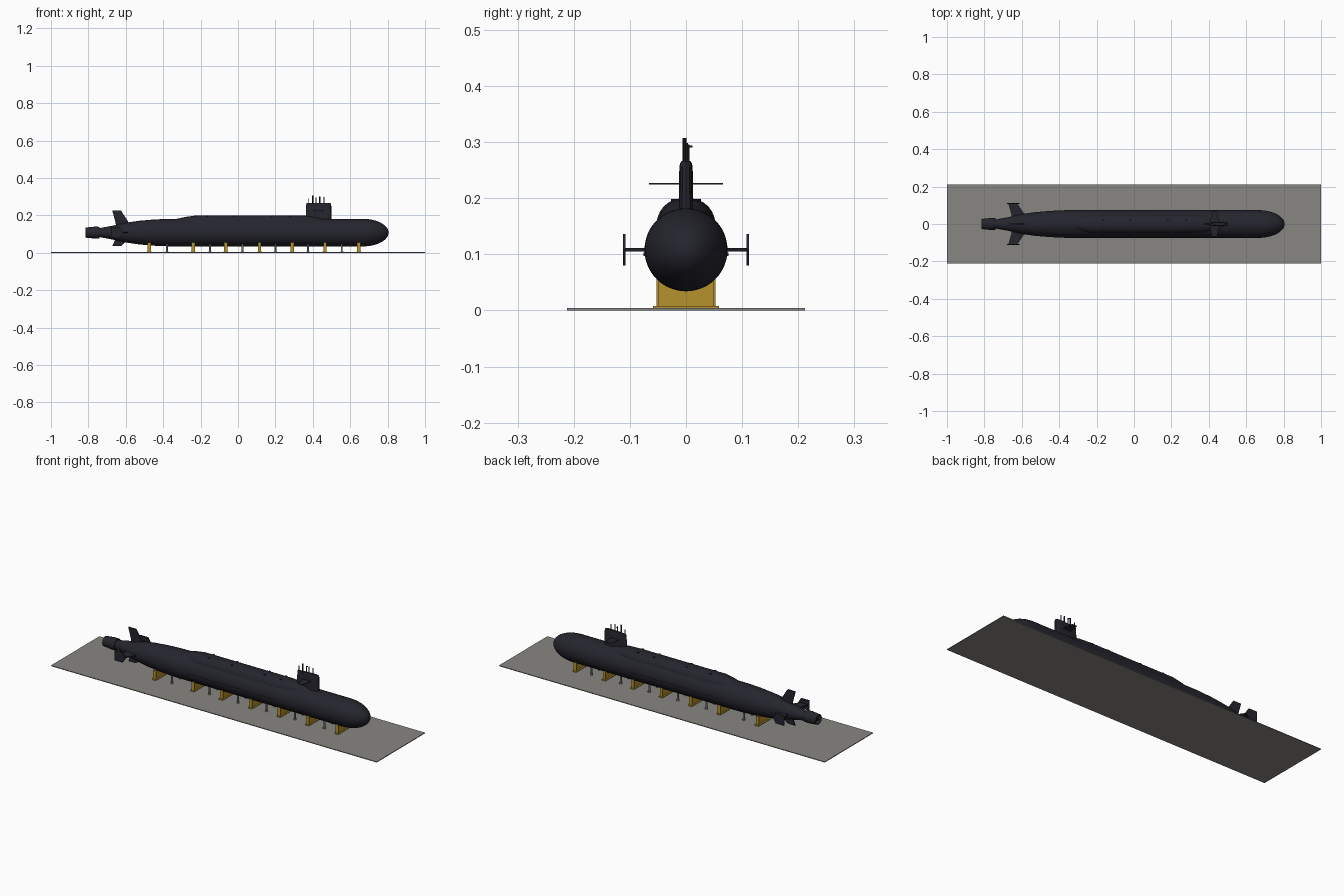
import bpy, bmesh, math
from mathutils import Matrix

cube = bpy.data.objects.get("Cube")
if cube:
    bpy.data.objects.remove(cube)


def material(name, r, g, b):
    m = bpy.data.materials.new(name)
    m.use_nodes = True
    m.diffuse_color = (r, g, b, 1)
    m.node_tree.nodes["Principled BSDF"].inputs["Base Color"].default_value = (r, g, b, 1)
    return m


NAVY = material("dark_navy", 0.018, 0.018, 0.027)
BLACK = material("near_black", 0.01, 0.01, 0.013)
YELLOW = material("stand_yellow", 0.46, 0.29, 0.025)
GREY = material("post_grey", 0.24, 0.24, 0.23)
FLOOR = material("floor_grey", 0.245, 0.24, 0.22)
AXIS = 0.108      # height of the hull centreline
RADIUS = 0.074


def finish(name, bm, mat, smooth=False):
    bmesh.ops.recalc_face_normals(bm, faces=bm.faces)
    me = bpy.data.meshes.new(name)
    bm.to_mesh(me)
    bm.free()
    me.materials.append(mat)
    ob = bpy.data.objects.new(name, me)
    bpy.context.collection.objects.link(ob)
    if smooth:
        bpy.ops.object.select_all(action='DESELECT')
        ob.select_set(True)
        bpy.context.view_layer.objects.active = ob
        bpy.ops.object.shade_smooth_by_angle(angle=math.radians(35))
    return ob


def loft(name, rings, mat, smooth=False, closed_path=False):
    """Skin a list of equal-length closed rings, capping the two ends."""
    bm = bmesh.new()
    loops = [[bm.verts.new(p) for p in ring] for ring in rings]
    pairs = list(zip(loops, loops[1:]))
    if closed_path:
        pairs.append((loops[-1], loops[0]))
    else:
        bm.faces.new(loops[0])
        bm.faces.new(loops[-1])
    n = len(loops[0])
    for a, b in pairs:
        for i in range(n):
            j = (i + 1) % n
            bm.faces.new((a[i], a[j], b[j], b[i]))
    return finish(name, bm, mat, smooth)


def revolve(name, profile, mat, closed_path=False, sides=48):
    """Turn (x, radius) points around the hull centreline."""
    angles = [2 * math.pi * i / sides for i in range(sides)]
    rings = [[(x, r * math.cos(a), AXIS + r * math.sin(a)) for a in angles] for x, r in profile]
    return loft(name, rings, mat, True, closed_path)


def box(name, centre, size, mat):
    bm = bmesh.new()
    bmesh.ops.create_cube(bm, size=1, matrix=Matrix.Translation(centre) @ Matrix.Diagonal((*size, 1)))
    return finish(name, bm, mat)


def rod(name, x, y, z0, z1, r, mat, sides=12):
    bm = bmesh.new()
    bmesh.ops.create_cone(bm, cap_ends=True, segments=sides, radius1=r, radius2=r, depth=z1 - z0,
                          matrix=Matrix.Translation((x, y, (z0 + z1) / 2)))
    return finish(name, bm, mat, True)


def foil(x0, x1, half, steps=10):
    """Teardrop outline with its blunt end at x1."""
    top = []
    for i in range(steps + 1):
        t = (1 - math.cos(math.pi * i / steps)) / 2
        top.append((x1 + (x0 - x1) * t, half * 2.6 * (math.sqrt(t) - t) * (1 - 0.05 * t) * 1.5))
    top = [(x, min(y, half)) for x, y in top]
    return top + [(x, -y) for x, y in reversed(top[1:-1])]


# Floor slab
box("floor", (0, 0, 0.002), (2, 0.424, 0.004), FLOOR)

# Hull: tapered stern, straight middle, rounded bow
stern = [(-0.81, 0.008), (-0.74, 0.024), (-0.67, 0.037), (-0.6, 0.053),
         (-0.53, 0.063), (-0.45, 0.07), (-0.36, RADIUS)]
bow = [(0.665 + 0.14 * math.sin(a), RADIUS * math.cos(a))
       for a in [math.radians(89.5) * i / 14 for i in range(15)]]
revolve("hull", stern + bow, NAVY)

# Propulsor shroud, open at both ends, with blades inside
revolve("propulsor_shroud", [(-0.74, 0.031), (-0.765, 0.032), (-0.815, 0.027),
                             (-0.815, 0.024), (-0.765, 0.027), (-0.74, 0.028)], NAVY, True)
for i in range(9):
    blade = box("propulsor_blade", (0, 0, 0.018), (0.022, 0.003, 0.022), BLACK)
    blade.matrix_world = (Matrix.Translation((-0.775, 0, AXIS))
                          @ Matrix.Rotation(2 * math.pi * i / 9, 4, 'X')
                          @ Matrix.Translation((0, 0, 0.018)) @ Matrix.Rotation(0.5, 4, 'Z')
                          @ Matrix.Translation((0, 0, -0.018)))

# Raised deck casing along the back
casing = []
for x, top, w in [(-0.38, 0.155, 0.015), (-0.33, 0.181, 0.03), (-0.28, 0.192, 0.044),
                  (-0.22, 0.2, 0.054), (0.3, 0.2, 0.054), (0.37, 0.198, 0.05),
                  (0.43, 0.187, 0.04), (0.5, 0.165, 0.02)]:
    arch = [math.pi * i / 16 for i in range(17)]
    casing.append([(x, w * math.copysign(abs(math.cos(a)) ** 0.85, math.cos(a)),
                    0.14 + (top - 0.14) * math.sin(a) ** 0.85) for a in arch])
loft("deck_casing", casing, NAVY, True)

# Deck hatches
for x in (-0.165, -0.02, 0.18, 0.28):
    for side in (-1, 1):
        rod("deck_hatch", x, 0.02 * side, 0.194, 0.1985, 0.007, BLACK, 16)

# Flank strips
for side in (-1, 1):
    box("flank_strip", (0.02, side * 0.0735, AXIS - 0.008), (0.55, 0.004, 0.006), NAVY)

# Sail with a slightly narrowed cap
loft("sail", [[(x, y, z) for x, y in foil(0.363 + d, 0.5 - d * 1.5, 0.0135 - d)]
              for z, d in ((0.16, 0), (0.255, 0.001), (0.262, 0.0025), (0.266, 0.005))], NAVY, True)
for side in (-1, 1):
    plane = [(0.405, 0), (0.455, 0), (0.445, 0.066), (0.415, 0.066)]
    loft("sail_plane", [[(x, y * side, z) for x, y in plane] for z in (0.2245, 0.2275)], NAVY)

# Masts
for x, y, top, r in [(0.375, 0, 0.29, 0.002), (0.4, -0.003, 0.307, 0.0035), (0.418, 0.003, 0.296, 0.003),
                     (0.437, -0.002, 0.302, 0.003), (0.46, 0.001, 0.298, 0.0025)]:
    rod("mast", x, y, 0.255, top, r, BLACK)
box("mast_arm", (0.418, 0.006, 0.292), (0.004, 0.012, 0.004), BLACK)

# Rudders and stern planes share one tapered outline: (x, distance from the axis)
FIN = [(-0.65, 0.02), (-0.575, 0.02), (-0.585, 0.055), (-0.625, 0.117), (-0.672, 0.117), (-0.655, 0.055)]
T = 0.003
loft("upper_rudder", [[(x, s, AXIS + d) for x, d in FIN] for s in (-T, T)], NAVY)
loft("lower_rudder", [[(x, s, AXIS - d * 0.61) for x, d in FIN] for s in (-T, T)], NAVY)
for side in (-1, 1):
    loft("stern_plane", [[(x, side * d * 0.94, AXIS + s) for x, d in FIN] for s in (-T, T)], NAVY)
    plate = [(-0.68, -0.028), (-0.63, -0.028), (-0.612, 0), (-0.63, 0.028), (-0.68, 0.028)]
    loft("stern_end_plate", [[(x, side * y, AXIS + z) for x, z in plate] for y in (0.108, 0.1125)], NAVY)

# Yellow cradles: base plate, web and end flanges
for x in (-0.475, -0.24, -0.065, 0.115, 0.29, 0.465, 0.645):
    box("cradle_base", (x, 0, 0.006), (0.024, 0.118, 0.004), YELLOW)
    box("cradle_web", (x, 0, 0.031), (0.008, 0.1, 0.048), YELLOW)
    for side in (-1, 1):
        box("cradle_flange", (x, side * 0.051, 0.031), (0.018, 0.004, 0.048), YELLOW)

# Grey support posts between the cradles
for x in (-0.38, -0.15, 0.025, 0.2, 0.375, 0.555):
    for side in (-1, 1):
        rod("support_post", x, side * 0.036, 0.004, 0.05, 0.005, GREY)
        rod("post_foot", x, side * 0.036, 0.004, 0.008, 0.008, GREY)
